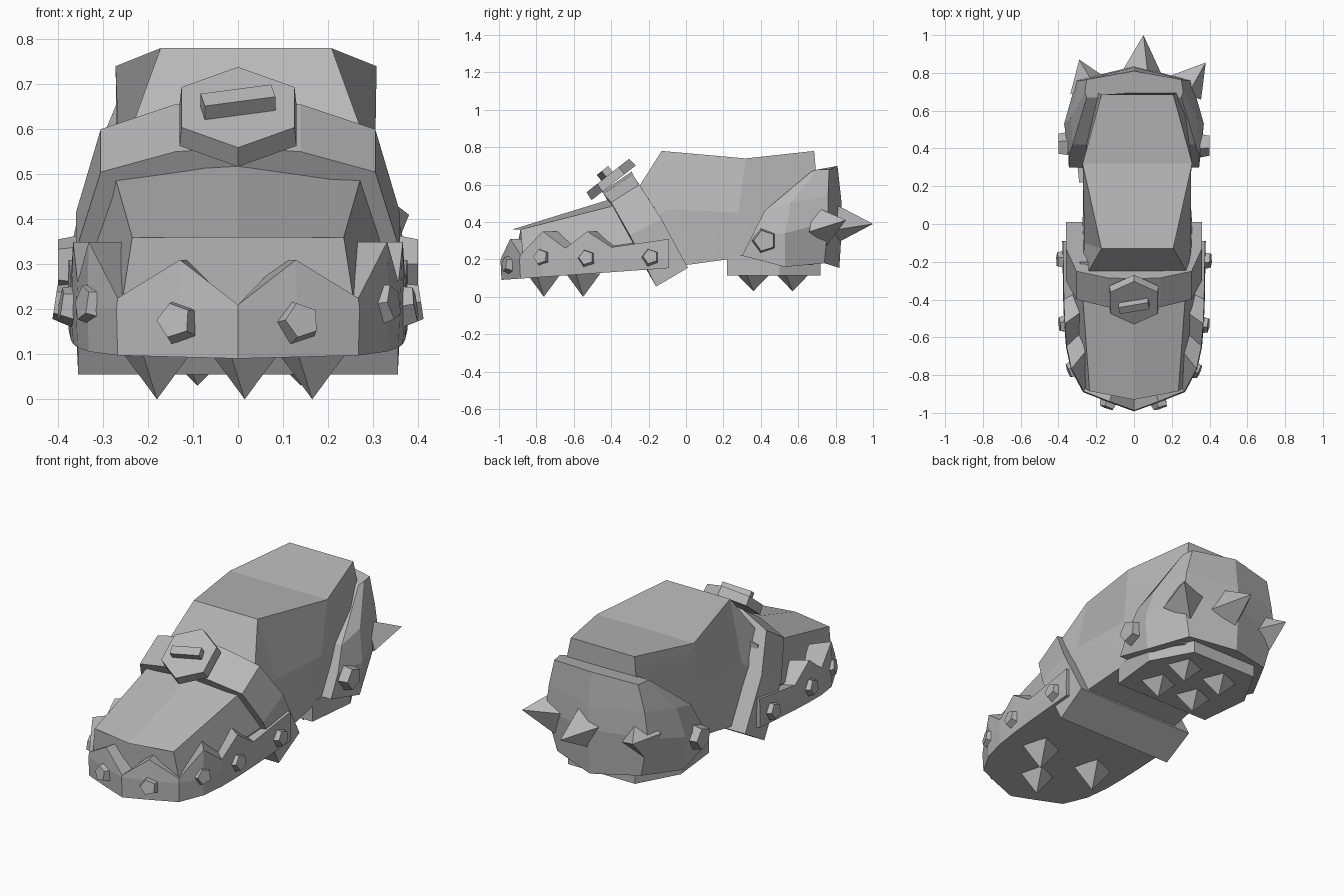
import bpy
import bmesh
import math
from mathutils import Vector, Matrix

if "Cube" in bpy.data.objects:
    bpy.data.objects.remove(bpy.data.objects["Cube"])

GREY = (0.48, 0.48, 0.48, 1)
mat = bpy.data.materials.new("stone grey")
mat.use_nodes = True
mat.diffuse_color = GREY
mat.node_tree.nodes["Principled BSDF"].inputs["Base Color"].default_value = GREY


def finish(name, bm):
    bmesh.ops.remove_doubles(bm, verts=bm.verts, dist=0.0005)
    bmesh.ops.recalc_face_normals(bm, faces=bm.faces)
    mesh = bpy.data.meshes.new(name)
    bm.to_mesh(mesh)
    bm.free()
    mesh.materials.append(mat)
    ob = bpy.data.objects.new(name, mesh)
    bpy.context.collection.objects.link(ob)
    return ob


def mirrored(half):
    """Close a half outline by mirroring it across x."""
    return half + [(-x, y, z) for x, y, z in reversed(half) if x > 0]


def loft(name, rings):
    """Bridge closed rings with equal point counts and cap both ends."""
    bm = bmesh.new()
    loops = [[bm.verts.new(p) for p in ring] for ring in rings]
    for a, b in zip(loops, loops[1:]):
        for i in range(len(a)):
            j = (i + 1) % len(a)
            bm.faces.new((a[i], a[j], b[j], b[i]))
    bm.faces.new(loops[0])
    bm.faces.new(loops[-1])
    return finish(name, bm)


def cone(name, sides, r1, r2, depth, base, direction, twist=0.0):
    """Cone or prism whose base centre sits at base."""
    bm = bmesh.new()
    turn = Vector(direction).to_track_quat('Z', 'Y').to_matrix().to_4x4()
    m = (Matrix.Translation(base) @ turn @ Matrix.Rotation(twist, 4, 'Z')
         @ Matrix.Translation((0, 0, depth / 2)))
    bmesh.ops.create_cone(bm, cap_ends=True, segments=sides, radius1=r1,
                          radius2=r2, depth=depth, matrix=m)
    return finish(name, bm)


# Ankle shaft, tapered front and back
shaft = loft("ankle_shaft", [mirrored(s) for s in (
    [(.27, -.27, .56), (.29, -.2, .4), (.29, -.1, .15)],
    [(.19, -.13, .78), (.28, -.1, .47), (.29, 0, .17)],
    [(.29, .32, .74), (.285, .28, .45), (.275, .22, .2)],
    [(.19, .685, .78), (.235, .71, .5), (.24, .68, .17)])])
shaft.location.x = .018
bpy.context.view_layer.objects.active = shaft
shaft.select_set(True)
bpy.ops.object.shade_smooth_by_angle(angle=math.radians(9))
shaft.select_set(False)

# Toe upper with a centre ridge
loft("toe_upper", [mirrored(s) for s in (
    [(0, -.93, .36), (.235, -.885, .36), (.26, -.87, .2), (.2, -.87, .12), (0, -.93, .12)],
    [(0, -.2, .585), (.285, -.2, .535), (.345, -.2, .3), (.3, -.2, .15), (0, -.2, .15)])])

# Toe guard with a jagged top edge: x, y, top height
guard = [(0, -.992, .21), (.13, -.945, .31), (.27, -.89, .225), (.335, -.77, .35),
         (.36, -.65, .26), (.37, -.53, .35), (.375, -.4, .265), (.38, -.09, .31)]


def guard_ring(scale, height):
    return mirrored([(x * scale, -.09 + (y + .09) * (.4 + .6 * scale), height(y, z))
                     for x, y, z in guard])


loft("toe_guard", [guard_ring(.99, lambda y, z: .09 + .07 * (y + 1)),
                   guard_ring(1.0, lambda y, z: .2),
                   guard_ring(.99, lambda y, z: z),
                   guard_ring(.74, lambda y, z: z),
                   guard_ring(.6, lambda y, z: .2)])

# Slanted strap running right around the foot
loft("instep_strap", [mirrored(s) for s in (
    [(0, -.45, .56), (.14, -.44, .55), (.305, -.4, .505), (.36, -.3, .33), (.355, -.16, .055)],
    [(0, -.29, .67), (.14, -.285, .655), (.305, -.25, .6), (.36, -.13, .415), (.36, .01, .155)])])

# Hexagonal buckle and its small bar
normal = Vector((0, -.62, .79))
cone("buckle_plate", 6, .15, .145, .05, Vector((0, -.415, .645)) - normal * .045, normal)
bm = bmesh.new()
bmesh.ops.create_cube(bm, size=1, matrix=(
    Matrix.Translation(Vector((0, -.425, .648)))
    @ normal.to_track_quat('Z', 'Y').to_matrix().to_4x4()
    @ Matrix.Rotation(math.radians(192), 4, 'Z')
    @ Matrix.Diagonal((.16, .045, .07, 1))))
finish("buckle_bar", bm)

# Heel counter wrapping the back
loft("heel_counter", [mirrored(s) for s in (
    [(.345, .3, .22), (.355, .53, .16), (.25, .74, .18), (0, .82, .155)],
    [(.345, .36, .34), (.37, .53, .34), (.305, .76, .4), (0, .835, .4)],
    [(.325, .42, .46), (.335, .56, .5), (.285, .76, .54), (0, .83, .52)],
    [(.25, .67, .67), (.26, .7, .68), (.25, .765, .68), (0, .81, .7)])])

# Heel block underneath
loft("heel_block", [mirrored([(.29, .22, z), (.32, .5, z), (.2, .72, z)])
                    for z in (.115, .22)])

# Spikes under the sole
for x, y in ((.165, -.55), (-.18, -.55), (.015, -.76)):
    cone("toe_sole_spike", 4, .1, 0, .125, (x, y, .125), (0, 0, -1), .4)
for x in (-.09, .14):
    for y in (.36, .57):
        cone("heel_sole_spike", 4, .095, 0, .09, (x, y, .12), (0, 0, -1), .4)

# Spikes at the back of the heel
for base, tip in (((.04, .8, .39), (.05, 1, .39)),
                  ((.27, .72, .38), (.38, .855, .41)),
                  ((-.24, .73, .38), (-.29, .87, .41))):
    way = Vector(tip) - Vector(base)
    cone("heel_spike", 4, .11, 0, way.length, base, way, .3)

# Five-sided studs
for side in (-1, 1):
    for x, y, z, nx, ny in ((.13, -.935, .17, .35, -1), (.31, -.765, .21, 1, -.4),
                            (.355, -.53, .205, 1, -.1), (.367, -.19, .21, 1, 0)):
        cone("guard_stud", 5, .05, .04, .04, (side * x, y, z), (side * nx, ny, .15), .3)
    cone("heel_stud", 5, .068, .058, .05, (side * .35, .42, .3), (side, 0, 0), .3)
